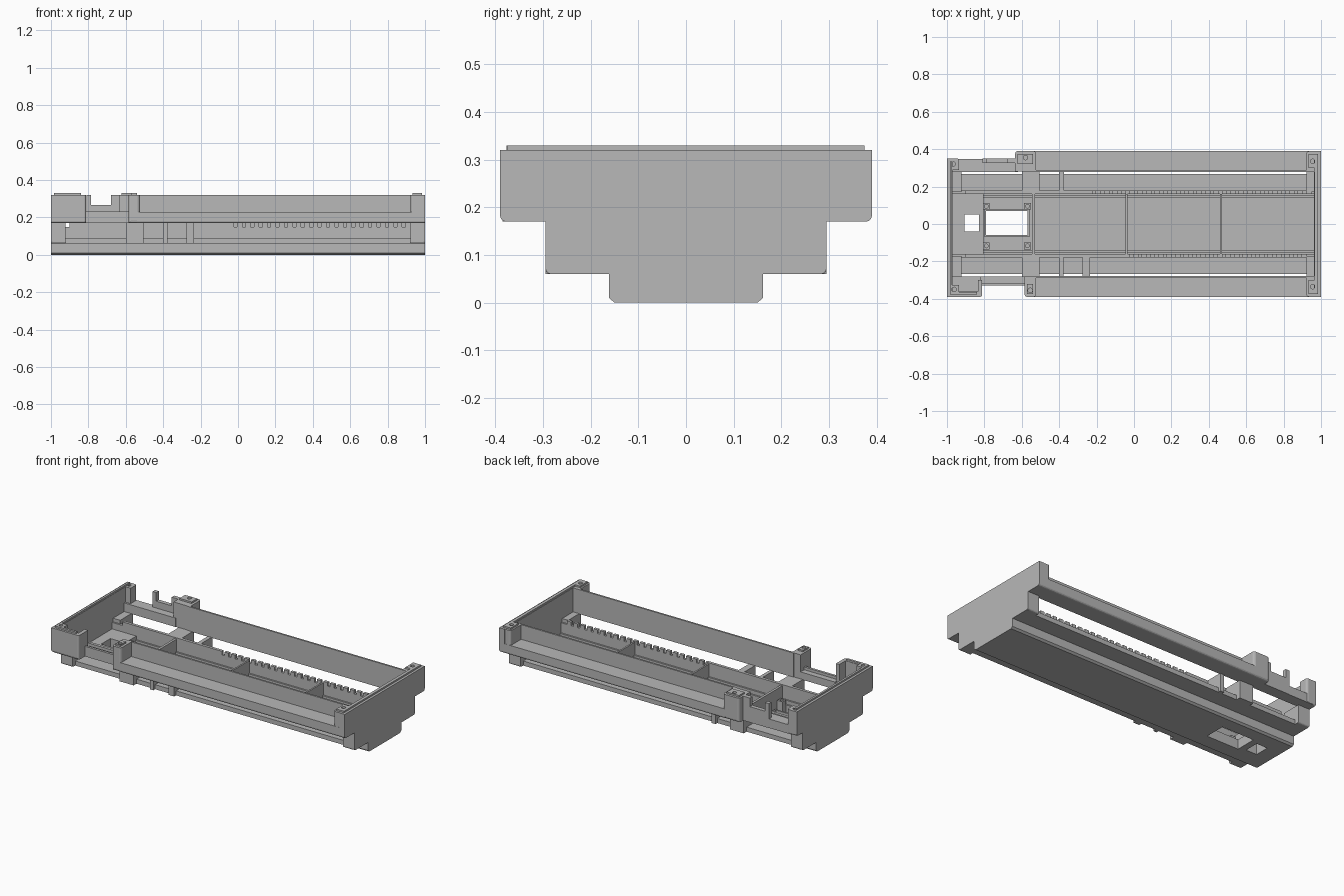
import bpy, bmesh
from mathutils import Vector

cube = bpy.data.objects.get("Cube")
if cube:
    bpy.data.objects.remove(cube, do_unlink=True)

grey = bpy.data.materials.new("housing_grey")
grey.use_nodes = True
grey.diffuse_color = (0.48, 0.48, 0.48, 1)
grey.node_tree.nodes["Principled BSDF"].inputs["Base Color"].default_value = (0.48, 0.48, 0.48, 1)


def finish(bm, name, bevel=0, edges=None):
    """Turn a bmesh into an object, optionally rounding chosen edges."""
    if bevel:
        chosen = [e for e in bm.edges if edges is None or edges(e)]
        bmesh.ops.bevel(bm, geom=chosen, offset=bevel, segments=3, profile=0.5, affect='EDGES')
    bmesh.ops.recalc_face_normals(bm, faces=bm.faces)
    mesh = bpy.data.meshes.new(name)
    bm.to_mesh(mesh)
    bm.free()
    mesh.materials.append(grey)
    ob = bpy.data.objects.new(name, mesh)
    bpy.context.collection.objects.link(ob)
    return ob


def add_box(bm, x, y, z):
    lo, hi = Vector((x[0], y[0], z[0])), Vector((x[1], y[1], z[1]))
    made = bmesh.ops.create_cube(bm, size=1)["verts"]
    for v in made:
        v.co = (lo + hi) / 2 + v.co * (hi - lo)


def box(name, x, y, z, bevel=0, edges=None):
    bm = bmesh.new()
    add_box(bm, x, sorted(y), z)
    return finish(bm, name, bevel, edges)


def prism(name, x, outline, bevel, edges):
    """Extrude a y/z outline along x."""
    bm = bmesh.new()
    face = bm.faces.new([bm.verts.new((x[0], y, z)) for y, z in outline])
    moved = bmesh.ops.extrude_face_region(bm, geom=[face])["geom"]
    bmesh.ops.translate(bm, vec=(x[1] - x[0], 0, 0), verts=[g for g in moved if isinstance(g, bmesh.types.BMVert)])
    return finish(bm, name, bevel, edges)


def plate_with_hole(name, x, y, z, hx, hy):
    """Rectangular plate around a rectangular opening."""
    bm = bmesh.new()
    add_box(bm, (x[0], hx[0]), y, z)
    add_box(bm, (hx[1], x[1]), y, z)
    add_box(bm, hx, (y[0], hy[0]), z)
    add_box(bm, hx, (hy[1], y[1]), z)
    return finish(bm, name)


def drill(ob, points, z, radius=0.012):
    """Cut vertical screw holes."""
    for x, y in points:
        bm = bmesh.new()
        bmesh.ops.create_cone(bm, cap_ends=True, segments=20, radius1=radius, radius2=radius, depth=0.1)
        bmesh.ops.translate(bm, vec=(x, y, z), verts=bm.verts)
        cutter = finish(bm, "hole_cutter")
        cutter.hide_render = True
        cutter.hide_set(True)
        mod = ob.modifiers.new("hole", 'BOOLEAN')
        mod.object = cutter
        mod.solver = 'EXACT'


def outer_edge(e):
    """Edges lying on an outer corner or underside of a shelf."""
    a, b = (v.co for v in e.verts)
    vertical = abs(a.z - b.z) > 0.05 and abs(a.y) > 0.3
    return vertical or (abs(a.z - b.z) < 0.001 and a.z < 0.2 and abs(a.x - b.x) > 0.01 and abs(a.y) > 0.3)


# Stepped end walls
def end_outline(front, back):
    right = [(0.15, 0), (0.162, 0.01), (0.162, 0.06), (0.295, 0.06), (0.295, 0.17), (back, 0.17), (back, 0.32)]
    left = [(-front if abs(y) == back else -y, z) for y, z in reversed(right)]
    return right + left


def end_edge(e):
    a, b = (v.co for v in e.verts)
    if abs(a.x - b.x) > 0.01:
        return abs(a.y) > 0.28 and a.z < 0.2 and not (abs(abs(a.y) - 0.295) < 0.001 and a.z > 0.1)
    return False


prism("right_end_wall", (0.963, 1), end_outline(0.39, 0.39), 0.012, end_edge)
prism("left_end_wall", (-1, -0.97), end_outline(0.39, 0.35), 0.012, end_edge)
box("right_end_lip", (0.966, 0.985), (-0.375, 0.375), (0.315, 0.33))
box("left_end_lip", (-0.985, -0.972), (-0.375, 0.335), (0.315, 0.33))

# Bottom tub with two openings under the left bay
box("tub_floor", (-0.55, 0.98), (-0.15, 0.15), (0, 0.02))
plate_with_hole("large_window_floor", (-0.81, -0.55), (-0.15, 0.15), (0, 0.02), (-0.79, -0.57), (-0.06, 0.07))
plate_with_hole("small_window_floor", (-0.98, -0.81), (-0.15, 0.15), (0, 0.02), (-0.905, -0.83), (-0.04, 0.05))
plate_with_hole("large_window_frame", (-0.8, -0.56), (-0.07, 0.08), (0.015, 0.06), (-0.79, -0.57), (-0.06, 0.07))
plate_with_hole("small_window_frame", (-0.915, -0.82), (-0.05, 0.06), (0.015, 0.11), (-0.905, -0.83), (-0.04, 0.05))
plate_with_hole("left_bay_deck", (-0.97, -0.81), (-0.16, 0.16), (0.095, 0.11), (-0.905, -0.83), (-0.04, 0.05))
box("bay_step_wall", (-0.815, -0.805), (-0.16, 0.16), (0.01, 0.11))
box("bay_partition", (-0.545, -0.53), (-0.16, 0.16), (0.01, 0.165))
for i, x in enumerate((-0.04, 0.465)):
    box(f"tub_partition_{i}", (x - 0.005, x + 0.005), (-0.16, 0.16), (0.01, 0.165))
for x in (-0.79, -0.57):
    for y in (-0.117, 0.095):
        boss = box("screw_boss", (x - 0.018, x + 0.018), (y - 0.018, y + 0.018), (0.01, 0.1))
        drill(boss, [(x, y)], 0.1, 0.01)

# Parts shared by front and back
for side, s in (("front", -1), ("back", 1)):
    # Tub side with chamfered foot, ledge and inner wall
    prism(f"{side}_tub_side", (-0.98, 0.98),
          [(s * y, z) for y, z in ((0.14, 0), (0.15, 0), (0.162, 0.01), (0.162, 0.065), (0.14, 0.065))], 0, None)
    box(f"{side}_ledge", (-0.98, 0.98), (s * 0.15, s * 0.267), (0.06, 0.088))
    box(f"{side}_inner_wall", (-0.98, 0.965), (s * 0.16, s * 0.178), (0.08, 0.15))
    start = -0.05 if s < 0 else -0.25
    box(f"{side}_wall_top", (-0.9, start), (s * 0.16, s * 0.178), (0.145, 0.172))

    # Comb of teeth along the inner wall
    bm = bmesh.new()
    x = start
    while x < 0.93:
        add_box(bm, (x, x + 0.028), sorted((s * 0.16, s * 0.178)), (0.145, 0.172))
        x += 0.045
    finish(bm, f"{side}_comb")

    # Terminal shelf and the tall wall behind it
    box(f"{side}_shelf", (-0.54, 0.98), (s * 0.28, s * 0.39), (0.17, 0.23), 0.012,
        lambda e: all(abs(v.co.y) > 0.38 and v.co.z < 0.18 for v in e.verts))
    box(f"{side}_tall_wall", (-0.54, 0.97), (s * 0.277, s * 0.288), (0.17, 0.32))

    # Lower corner blocks and ribs
    for x0, x1 in ((-0.99, -0.922), (0.922, 0.99)):
        box(f"{side}_lower_corner", (x0, x1), (s * 0.17, s * 0.295), (0.06, 0.172), 0.01,
            lambda e: all(abs(v.co.y) > 0.29 and v.co.z < 0.07 for v in e.verts))
    box(f"{side}_lower_block", (-0.6, -0.505), (s * 0.17, s * 0.295), (0.06, 0.172))
    ribs = ((-0.4, -0.378), (-0.275, -0.235)) if s < 0 else ((-0.4, -0.375),)
    for x0, x1 in ribs:
        box(f"{side}_rib", (x0, x1), (s * 0.17, s * 0.285), (0.06, 0.172))

    # Right corner post with raised screw pad
    def post(name, px, py, pads, hole):
        body = box(name, px, py, (0.17, 0.32), 0.014, outer_edge)
        pad = box(name + "_pad", *pads, (0.315, 0.33))
        for ob in (body, pad):
            drill(ob, [hole], 0.32)

    post(f"{side}_right_post", (0.922, 0.998), (s * 0.28, s * 0.389),
         ((0.932, 0.985), (s * 0.3, s * 0.375)), (0.955, s * 0.335))

    # Middle post beside the left bay
    x0 = -0.585 if s < 0 else -0.635
    post(f"{side}_middle_post", (x0, -0.525), (s * 0.28, s * 0.39),
         ((x0 + 0.012, -0.54), (s * 0.32, s * 0.375)), ((-0.555 if s < 0 else -0.58), s * 0.355))

# Front left corner: open pocket with a screw pad
box("front_left_pocket_floor", (-0.99, -0.815), (-0.385, -0.28), (0.17, 0.2))
box("front_left_pocket_wall", (-0.999, -0.812), (-0.39, -0.36), (0.17, 0.32), 0.012,
    lambda e: all(v.co.y < -0.38 for v in e.verts) and (
        all(v.co.z < 0.18 for v in e.verts) or abs(e.verts[0].co.z - e.verts[1].co.z) > 0.1))
box("front_left_pocket_return", (-0.835, -0.812), (-0.375, -0.3), (0.17, 0.32))
box("front_left_lip", (-0.985, -0.84), (-0.377, -0.363), (0.315, 0.33))
corner = box("front_left_boss", (-0.985, -0.935), (-0.375, -0.325), (0.19, 0.33))
drill(corner, [(-0.962, -0.35)], 0.32)

# Front of the left bay: low sill
box("front_bay_sill", (-0.82, -0.58), (-0.33, -0.28), (0.17, 0.215))
box("front_bay_lip", (-0.82, -0.58), (-0.33, -0.315), (0.2, 0.232))

# Back of the left bay: low wall with taller tabs
box("back_bay_sill", (-0.98, -0.62), (0.285, 0.348), (0.17, 0.225))
box("back_bay_wall", (-0.8, -0.62), (0.325, 0.35), (0.17, 0.267))
box("back_bay_tab", (-0.81, -0.785), (0.325, 0.35), (0.17, 0.32))
box("back_bay_cheek", (-0.68, -0.62), (0.325, 0.35), (0.2, 0.32))
corner = box("back_left_boss", (-0.998, -0.935), (0.29, 0.35), (0.17, 0.32), 0.01, outer_edge)
drill(corner, [(-0.967, 0.32)], 0.32)
box("back_left_wall_foot", (-0.98, -0.62), (0.278, 0.29), (0.17, 0.225))
